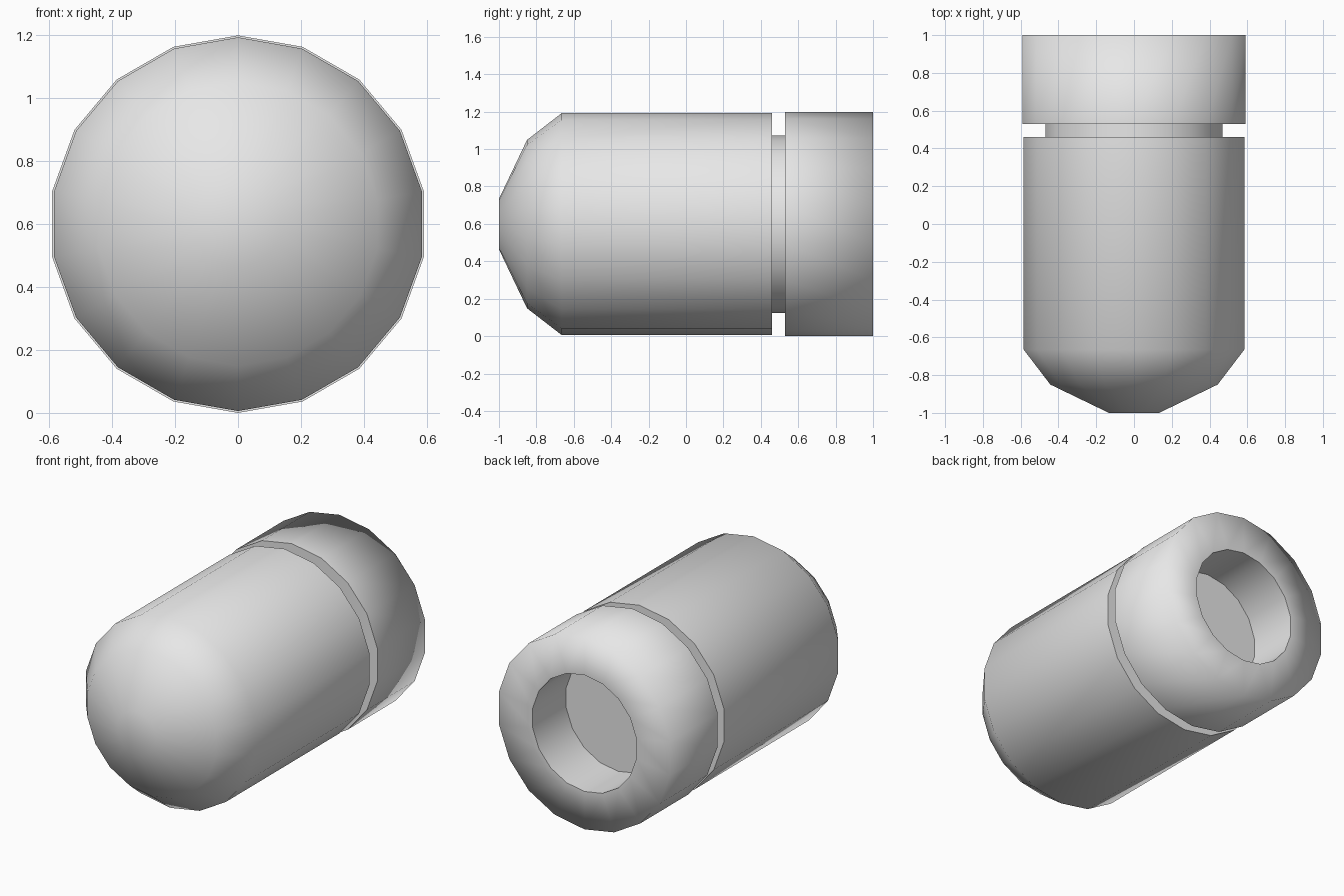
import bpy
import bmesh
from math import sin, cos, tau

SIDES = 18
AXIS_Z = 0.599   # height of the central axis

cube = bpy.data.objects.get("Cube")
if cube:
    bpy.data.objects.remove(cube, do_unlink=True)

grey = bpy.data.materials.new("plain_grey")
grey.use_nodes = True
grey.diffuse_color = (0.8, 0.8, 0.8, 1)
grey.node_tree.nodes["Principled BSDF"].inputs["Base Color"].default_value = (0.8, 0.8, 0.8, 1)


def lathe(name, profile, sharp_rings=(), close_start=False, close_end=False):
    """Spin (radius, y) points round the y axis; listed rings stay crisp."""
    bm = bmesh.new()
    angles = [tau * k / SIDES for k in range(SIDES)]
    rings = [[bm.verts.new((r * sin(a), y, r * cos(a))) for a in angles]
             for r, y in profile]
    for near, far in zip(rings, rings[1:]):
        for k in range(SIDES):
            n = (k + 1) % SIDES
            bm.faces.new((near[k], near[n], far[n], far[k]))
    if close_start:
        bm.faces.new(rings[0][::-1])
    if close_end:
        bm.faces.new(rings[-1])
    for face in bm.faces:
        face.smooth = True
    for i in sharp_rings:
        for k in range(SIDES):
            bm.edges.get((rings[i][k - 1], rings[i][k])).smooth = False
    mesh = bpy.data.meshes.new(name)
    bm.to_mesh(mesh)
    bm.free()
    mesh.materials.append(grey)
    obj = bpy.data.objects.new(name, mesh)
    obj.location.z = AXIS_Z
    bpy.context.collection.objects.link(obj)
    return obj


# Long barrel with a rounded nose and a flat wall at the groove
lathe("body", [(0.135, -1), (0.45, -0.85), (0.593, -0.665), (0.593, 0.46), (0.475, 0.46)],
      sharp_rings=[3], close_start=True)

# Narrow neck at the bottom of the groove
lathe("neck", [(0.475, 0.46), (0.475, 0.53)])

# End cap with a soft outer rim and a blind round socket
lathe("end_cap", [(0.475, 0.53), (0.599, 0.53), (0.599, 1), (0.363, 1), (0.363, 0.67)],
      sharp_rings=[1, 3, 4], close_end=True)
